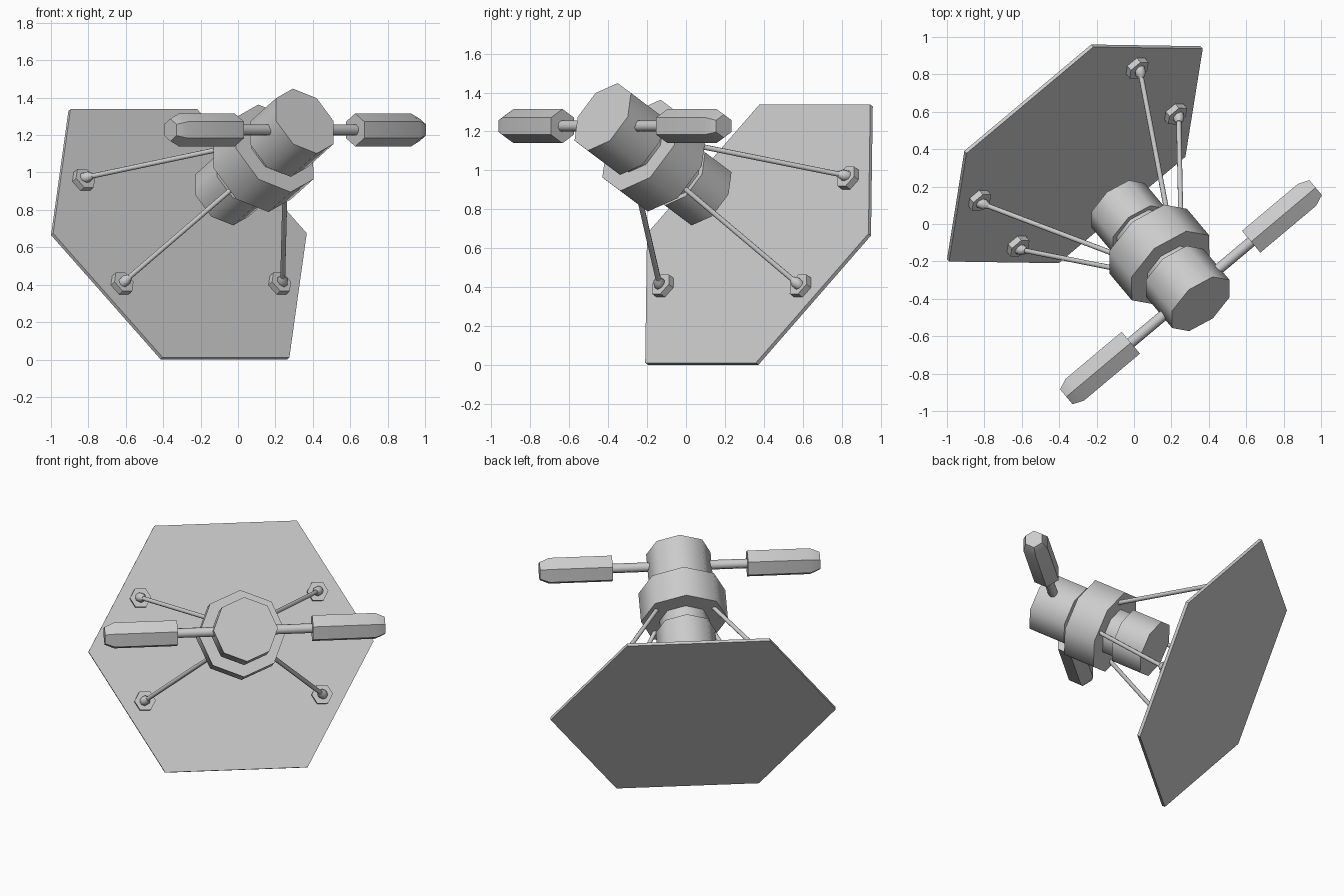
import bpy, bmesh, math
from mathutils import Matrix, Vector

if "Cube" in bpy.data.objects:
    bpy.data.objects.remove(bpy.data.objects["Cube"], do_unlink=True)

# Tilted frame: local z is the main axis, local x runs along the arms
AZIMUTH, TILT = math.radians(-50), math.radians(30)
axis = Vector((math.cos(TILT) * math.cos(AZIMUTH), math.cos(TILT) * math.sin(AZIMUTH), math.sin(TILT)))
side = Vector((-math.sin(AZIMUTH), math.cos(AZIMUTH), 0))
up = axis.cross(side)
FRAME = Matrix.Translation((-0.316, 0.375, 0.67)) @ Matrix((side, up, axis)).transposed().to_4x4()

grey = bpy.data.materials.new("light_grey")
grey.use_nodes = True
COLOUR = (0.6, 0.6, 0.6, 1)
grey.diffuse_color = COLOUR
grey.node_tree.nodes["Principled BSDF"].inputs["Base Color"].default_value = COLOUR


def turned(name, profile, sides, start=(0, 0, 0), direction=(0, 0, 1), spin=0.0):
    """Lathe a (radius, height) profile along a direction, closed at both ends."""
    direction = Vector(direction).normalized()
    helper = Vector((0, 1, 0)) if abs(direction.y) < 0.9 else Vector((1, 0, 0))
    b = direction.cross(helper.cross(direction)).normalized()
    a = b.cross(direction)
    bm = bmesh.new()
    rings = []
    for radius, height in profile:
        ring = []
        for i in range(sides):
            angle = spin + math.tau * i / sides
            point = Vector(start) + direction * height
            point += radius * (a * math.cos(angle) + b * math.sin(angle))
            ring.append(bm.verts.new(point))
        rings.append(ring)
    for low, high in zip(rings, rings[1:]):
        for i in range(sides):
            j = (i + 1) % sides
            bm.faces.new((low[i], low[j], high[j], high[i]))
    bm.faces.new(rings[0][::-1])
    bm.faces.new(rings[-1])
    bmesh.ops.recalc_face_normals(bm, faces=bm.faces)
    mesh = bpy.data.meshes.new(name)
    bm.to_mesh(mesh)
    bm.free()
    obj = bpy.data.objects.new(name, mesh)
    bpy.context.collection.objects.link(obj)
    mesh.materials.append(grey)
    obj.matrix_world = FRAME
    bpy.ops.object.select_all(action="DESELECT")
    obj.select_set(True)
    bpy.context.view_layer.objects.active = obj
    bpy.ops.object.shade_smooth_by_angle(angle=math.radians(50))
    return obj


def cylinder(name, radius, low, high, sides=8):
    return turned(name, [(radius, low), (radius, high)], sides)


# Hexagonal shield plate
cylinder("shield_plate", 0.885, -0.01, 0.01, 6)

# Stacked octagonal body
cylinder("rear_cylinder", 0.185, 0.415, 0.62)
cylinder("rear_neck", 0.155, 0.6, 0.72)
cylinder("main_drum", 0.27, 0.705, 0.918)
cylinder("front_neck", 0.16, 0.9, 0.98)
cylinder("front_cylinder", 0.2, 0.96, 1.21)

# Side arms with hexagonal pods
for label, s in (("left", 1), ("right", -1)):
    hub = (0, 0, 1.115)
    turned(label + "_arm", [(0.03, 0.1), (0.03, 0.45)], 8, hub, (s, 0, 0))
    turned(label + "_pod", [(0.088, 0.42), (0.088, 0.81), (0.06, 0.87)], 6,
           hub, (s, 0, 0), spin=0.0 if s > 0 else math.pi)

# Struts from the plate to the drum
for x_label, sx in (("left", 1), ("right", -1)):
    for y_label, sy in (("upper", 1), ("lower", -1)):
        label = y_label + "_" + x_label
        foot = Vector((sx * 0.55, sy * 0.32, 0.055))
        top = Vector((sx * 0.165, sy * 0.11, 0.73))
        turned(label + "_foot", [(0.066, 0.0), (0.066, 0.045)], 6, (foot.x, foot.y, 0))
        turned(label + "_joint", [(0.018, -0.035), (0.028, -0.02), (0.03, 0.01), (0.016, 0.035)],
               8, foot, top - foot)
        turned(label + "_strut", [(0.014, 0), (0.014, (top - foot).length)], 8, foot, top - foot)
